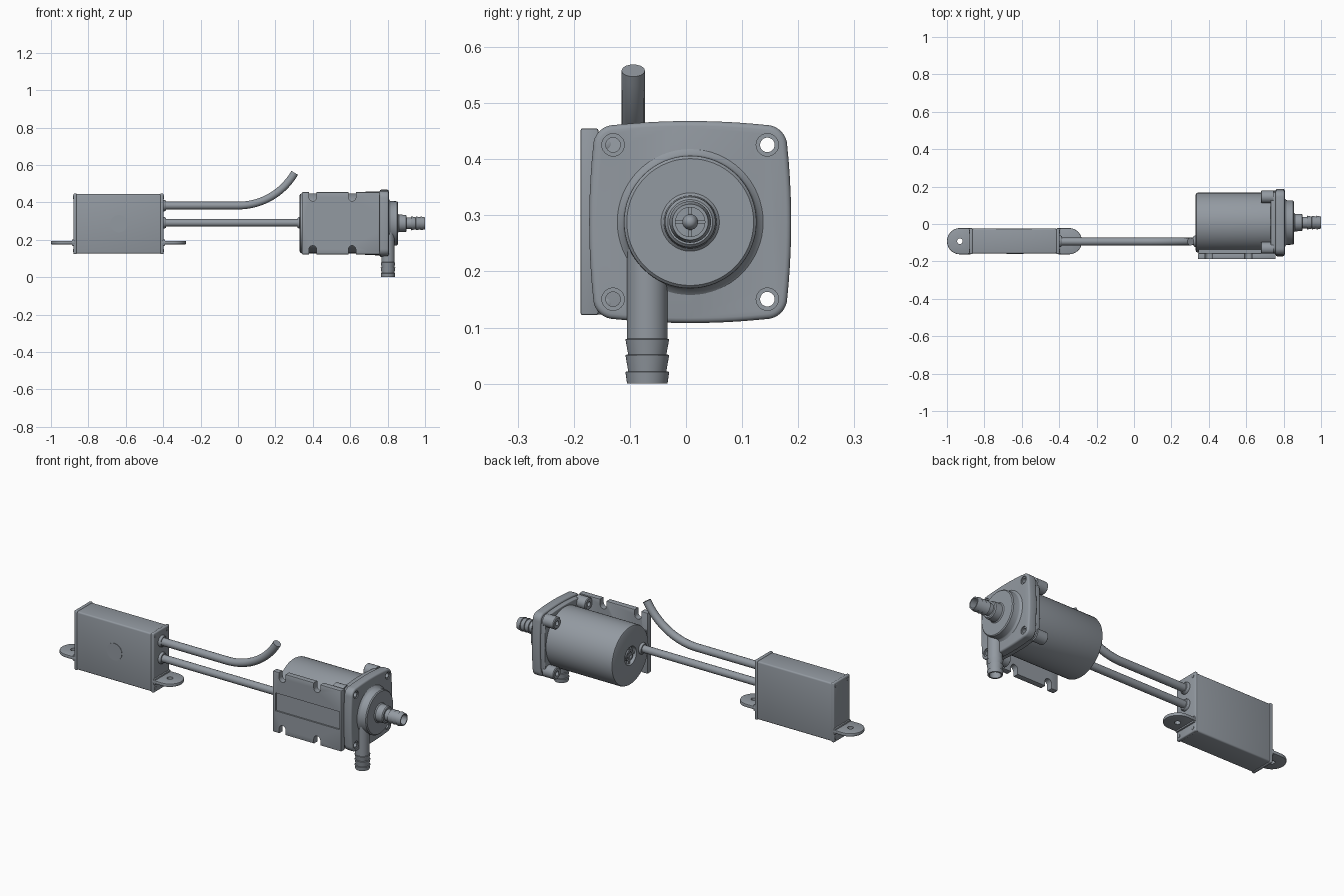
import bpy, bmesh, math
from mathutils import Vector, Matrix

if "Cube" in bpy.data.objects:
    bpy.data.objects.remove(bpy.data.objects["Cube"])

CY, CZ = 0.0075, 0.288      # pump axis
WY = -0.092                 # cable / control box centre line


def finish(name, bm, bevel=0.0, seg=3):
    bmesh.ops.remove_doubles(bm, verts=bm.verts, dist=1e-5)
    bmesh.ops.recalc_face_normals(bm, faces=bm.faces)
    me = bpy.data.meshes.new(name)
    bm.to_mesh(me)
    bm.free()
    ob = bpy.data.objects.new(name, me)
    bpy.context.collection.objects.link(ob)
    if bevel:
        m = ob.modifiers.new("bevel", 'BEVEL')
        m.width, m.segments, m.limit_method = bevel, seg, 'ANGLE'
        m.angle_limit = math.radians(40)
        apply(ob, m)
    smooth(ob)
    return ob


def select(ob):
    bpy.ops.object.select_all(action='DESELECT')
    ob.select_set(True)
    bpy.context.view_layer.objects.active = ob


def apply(ob, m):
    select(ob)
    bpy.ops.object.modifier_apply(modifier=m.name)


def smooth(ob):
    select(ob)
    bpy.ops.object.shade_smooth_by_angle(angle=math.radians(35))


def prism(name, pts, axis, a, b, bevel=0.0, seg=3):
    """Extrude a 2D outline along an axis from a to b."""
    put = {'X': lambda u, v, h: (h, u, v), 'Y': lambda u, v, h: (u, h, v),
           'Z': lambda u, v, h: (u, v, h)}[axis]
    bm = bmesh.new()
    f = bm.faces.new([bm.verts.new(put(u, v, a)) for u, v in pts])
    ext = bmesh.ops.extrude_face_region(bm, geom=[f])
    off = Vector(put(0, 0, b - a))
    bmesh.ops.translate(bm, vec=off, verts=[g for g in ext['geom'] if isinstance(g, bmesh.types.BMVert)])
    return finish(name, bm, bevel, seg)


def box(name, x, y, z, bevel=0.0, seg=3):
    pts = [(x[0], y[0]), (x[1], y[0]), (x[1], y[1]), (x[0], y[1])]
    return prism(name, pts, 'Z', z[0], z[1], bevel, seg)


def lathe(name, prof, origin, direction=(1, 0, 0), n=48):
    """Spin a (distance, radius) profile round an axis."""
    bm = bmesh.new()
    vs = [bm.verts.new((h, r, 0)) for h, r in prof]
    es = [bm.edges.new(p) for p in zip(vs, vs[1:])]
    bmesh.ops.spin(bm, geom=vs + es, cent=(0, 0, 0), axis=(1, 0, 0), angle=math.tau, steps=n)
    rot = Vector((1, 0, 0)).rotation_difference(Vector(direction)).to_matrix().to_4x4()
    bm.transform(Matrix.Translation(origin) @ rot)
    return finish(name, bm)


def rod(name, origin, r, length, direction=(1, 0, 0), n=24):
    return lathe(name, [(0, 0), (0, r), (length, r), (length, 0)], origin, direction, n)


def cut(ob, *tools):
    for t in tools:
        m = ob.modifiers.new("cut", 'BOOLEAN')
        m.operation, m.object, m.solver = 'DIFFERENCE', t, 'EXACT'
        apply(ob, m)
        bpy.data.objects.remove(t)
    smooth(ob)


def cable(name, pts, r):
    cu = bpy.data.curves.new(name, 'CURVE')
    cu.dimensions, cu.bevel_depth, cu.bevel_resolution, cu.use_fill_caps = '3D', r, 5, True
    sp = cu.splines.new('POLY')
    sp.points.add(len(pts) - 1)
    for p, c in zip(sp.points, pts):
        p.co = (*c, 1)
    ob = bpy.data.objects.new(name, cu)
    bpy.context.collection.objects.link(ob)
    select(ob)
    bpy.ops.object.convert(target='MESH')
    smooth(bpy.context.object)


def bulged_square(half, corner, bulge):
    """Rounded square outline in y/z whose sides bow outwards."""
    pts = []
    for q in range(4):
        c, s = math.cos(q * math.pi / 2), math.sin(q * math.pi / 2)
        side = []
        k = half - bulge - corner
        for i in range(-5, 6):
            t = i / 5
            side.append((half - bulge * t * t, t * k))
        for i in range(1, 8):
            a = i * math.pi / 16
            side.append((k + corner * math.cos(a), k + corner * math.sin(a)))
        pts += [(CY + u * c - v * s, CZ + u * s + v * c) for u, v in side]
    return pts


# Motor body with a recessed rear hub
lathe("motor_body", [(0.35, 0), (0.35, 0.045), (0.33, 0.05), (0.33, 0.15), (0.333, 0.157), (0.34, 0.16),
                     (0.75, 0.16), (0.75, 0)], (0, CY, CZ), n=64)
lathe("rear_hub", [(0.352, 0.03), (0.335, 0.03), (0.335, 0.02), (0.352, 0.02)], (0, CY, CZ))
for i in range(2):
    d = (0.046, 0.005) if i else (0.005, 0.046)
    box(f"rear_hub_rib_{i}", (0.338, 0.352), (CY - d[0], CY + d[0]), (CZ - d[1], CZ + d[1]))

# Flange, its rear step, and the corner bosses with through holes
flange = prism("front_flange", bulged_square(0.18, 0.038, 0.007), 'X', 0.757, 0.806, 0.009)
step = prism("rear_flange", bulged_square(0.171, 0.036, 0.007), 'X', 0.73, 0.758, 0.004)
for sy in (-1, 1):
    for sz in (-1, 1):
        p = (CY + sy * 0.1375, CZ + sz * 0.1375)
        boss = lathe("corner_boss", [(0.678, 0), (0.678, 0.028), (0.682, 0.033), (0.745, 0.033), (0.745, 0)],
                     (0, *p), n=32)
        for part in (flange, step, boss):
            cut(part, rod("hole_cutter", (0.6, *p), 0.013, 0.4))
        cut(flange, rod("counterbore_cutter", (0.801, *p), 0.02, 0.1))

# Impeller cover, inlet neck and barbed inlet in one turned shape
lathe("impeller_cover_and_inlet", [
    (0.79, 0.13), (0.806, 0.13), (0.813, 0.121), (0.818, 0.119), (0.85, 0.118), (0.855, 0.113), (0.855, 0.052),
    (0.86, 0.047), (0.897, 0.045), (0.902, 0.04), (0.902, 0.031), (0.925, 0.031), (0.926, 0.037), (0.95, 0.032),
    (0.951, 0.037), (0.975, 0.032), (0.976, 0.037), (1.0, 0.032), (1.0, 0.026), (0.87, 0.026), (0.87, 0)],
    (0, CY, CZ), n=64)
lathe("inlet_cone", [(0.868, 0.014), (0.93, 0.014), (0.955, 0)], (0, CY, CZ), n=24)
for i in range(2):
    d = (0.027, 0.003) if i else (0.003, 0.027)
    box(f"inlet_spoke_{i}", (0.87, 0.92), (CY - d[0], CY + d[0]), (CZ - d[1], CZ + d[1]))

# Barbed outlet running tangentially down from the cover
lathe("outlet", [(0, 0), (0, 0.036), (0.18, 0.036), (0.181, 0.039), (0.208, 0.034), (0.209, 0.039),
                 (0.238, 0.034), (0.239, 0.039), (0.26, 0.036), (0.26, 0.028), (0.1, 0.028), (0.1, 0)],
      (0.802, -0.069, 0.26), (0, 0, -1))

# Mounting plate with U notches top and bottom and a shallow channel
plate = box("mounting_plate", (0.342, 0.757), (-0.188, -0.156), (0.122, 0.455), 0.004, 2)
for x in (0.4, 0.61):
    for s in (-1, 1):
        zi = CZ + s * 0.139
        pts = [(x + 0.02 * math.cos(a * math.pi / 10), zi - s * 0.02 * math.sin(a * math.pi / 10)) for a in range(11)]
        pts += [(x - 0.02, zi + s * 0.1), (x + 0.02, zi + s * 0.1)]
        cut(plate, prism("notch_cutter", pts, 'Y', -0.25, -0.1))
cut(plate, box("channel_cutter", (0.358, 0.746), (-0.25, -0.18), (0.24, 0.338)))
box("plate_saddle", (0.345, 0.75), (-0.16, -0.1), (0.215, 0.36))

# Control box with end caps, screws and a round front disc
box("control_box", (-0.87, -0.41), (-0.158, -0.025), (0.126, 0.444), 0.008)
disc = [(-0.637 + 0.046 * math.cos(i * math.tau / 48), 0.286 + 0.046 * math.sin(i * math.tau / 48)) for i in range(48)]
prism("front_disc", disc, 'Y', -0.1605, -0.15)
for side, s, x in (("left", -1, -0.88), ("right", 1, -0.398)):
    box(f"{side}_end_cap", sorted((x, x - s * 0.018)), (-0.161, -0.022), (0.123, 0.448), 0.006, 3)
    for y in (-0.143, -0.041):
        for z in (0.143, 0.427):
            lathe(f"{side}_cap_screw", [(-0.002, 0), (-0.002, 0.009), (0.002, 0.009), (0.003, 0.007), (0.003, 0)],
                  (x, y, z), (s, 0, 0), 16)
    # Rounded mounting tab with a screw hole
    cx = x + s * 0.051
    pts = [(x - s * 0.01, WY + 0.07), (x - s * 0.01, WY - 0.07)]
    pts += [(cx + s * 0.069 * math.cos(a), WY + 0.07 * math.sin(a))
            for a in (-math.pi / 2 + i * math.pi / 24 for i in range(25))]
    tab = prism(f"{side}_tab", pts, 'Z', 0.176, 0.194, 0.004, 2)
    cut(tab, rod("tab_hole_cutter", (cx, WY, 0.1), 0.015, 0.2, (0, 0, 1)))
    box(f"{side}_tab_root", sorted((x - s * 0.005, x + s * 0.008)), (-0.16, -0.024), (0.168, 0.202), 0.004, 2)

# Cables: a straight one to the motor and a free one that curves upwards
cable("motor_cable", [(-0.41, WY, 0.291), (0.36, WY, 0.291)], 0.02)
arc = [(0.35 * math.sin(a), WY - 0.002, 0.383 + 0.35 * (1 - math.cos(a)))
       for a in (math.radians(60 * i / 20) for i in range(21))]
cable("free_cable", [(-0.41, WY - 0.002, 0.383)] + arc, 0.021)
grommet = [(0, 0), (0, 0.031), (0.008, 0.031), (0.016, 0.026), (0.016, 0)]
for i, (x, z, s) in enumerate(((-0.401, 0.291, 1), (-0.401, 0.383, 1), (0.334, 0.291, -1))):
    lathe(f"cable_grommet_{i}", grommet, (x, WY, z), (s, 0, 0), 32)

# Dark blue-grey finish on every part
grey = bpy.data.materials.new("dark_grey")
grey.diffuse_color = (0.29, 0.32, 0.355, 1)
grey.use_nodes = True
grey.node_tree.nodes["Principled BSDF"].inputs["Base Color"].default_value = grey.diffuse_color
for ob in bpy.context.scene.objects:
    ob.data.materials.clear()
    ob.data.materials.append(grey)
